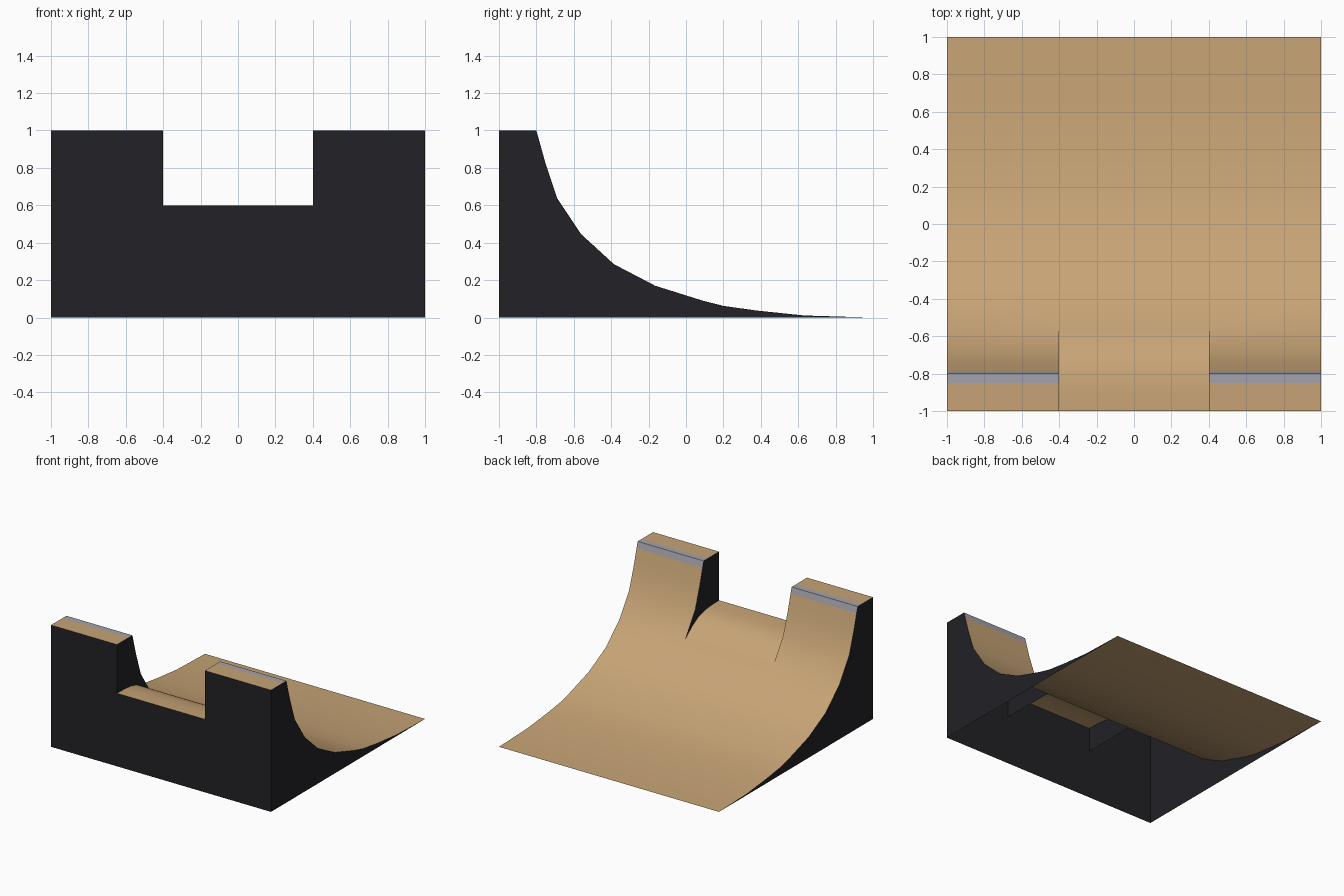
import bpy, bmesh

if "Cube" in bpy.data.objects:
    bpy.data.objects.remove(bpy.data.objects["Cube"])

def material(name, rgb):
    m = bpy.data.materials.new(name)
    m.diffuse_color = (*rgb, 1)
    m.use_nodes = True
    m.node_tree.nodes["Principled BSDF"].inputs["Base Color"].default_value = m.diffuse_color
    return m

wood = material("wood", (0.57, 0.37, 0.18))
dark = material("dark_panel", (0.016, 0.016, 0.020))
steel = material("steel", (0.37, 0.36, 0.40))

# (y, z) profiles of the curved transition and the rounded notch floor
steep = [(-0.786, 0.95), (-0.75, 0.82), (-0.69, 0.64), (-0.56, 0.445)]
gentle = [(-0.56, 0.445), (-0.385, 0.285), (-0.165, 0.17), (0.09, 0.09),
          (0.20, 0.062), (0.38, 0.037), (0.63, 0.011), (0.92, 0.002), (1, 0)]
notch = [(-1, 0.6), (-0.9, 0.598), (-0.82, 0.59), (-0.74, 0.57),
         (-0.65, 0.52), (-0.56, 0.445)]
W, N, LIP = 1.0, 0.4, -0.8      # half width, notch half width, lip position
SIDES = [(-W, -N), (N, W)]

def finish(bm, name, mat, smooth=False):
    bmesh.ops.remove_doubles(bm, verts=bm.verts, dist=1e-4)
    me = bpy.data.meshes.new(name)
    bm.to_mesh(me)
    bm.free()
    me.materials.append(mat)
    for p in me.polygons:
        p.use_smooth = smooth
    ob = bpy.data.objects.new(name, me)
    bpy.context.collection.objects.link(ob)

def strip(bm, profile, x0, x1):
    """Sweep a (y, z) profile from x0 to x1, facing up."""
    rows = [[bm.verts.new((x, y, z)) for x in (x0, x1)] for y, z in profile]
    for a, b in zip(rows, rows[1:]):
        bm.faces.new((a[0], a[1], b[1], b[0]))

def panel(bm, points, flip=False):
    verts = [bm.verts.new(p) for p in points]
    bm.faces.new(verts[::-1] if flip else verts)

# Riding surface with the notch floor blended in
bm = bmesh.new()
for x0, x1 in SIDES:
    strip(bm, steep, x0, x1)
strip(bm, notch, -N, N)
for x0, x1 in SIDES + [(-N, N)]:
    strip(bm, gentle, x0, x1)
finish(bm, "ramp_surface", wood, True)

# Flat decks and the metal coping wrapped over each lip
for name, mat, prof in (("deck", wood, [(-1, 1), (-0.85, 1)]),
                        ("coping", steel, [(-0.85, 1), (LIP, 1), steep[0]])):
    bm = bmesh.new()
    for x0, x1 in SIDES:
        strip(bm, prof, x0, x1)
    finish(bm, name, mat)

# Outer side panels (the underside stays open)
outline = [(-1, 0), (-1, 1), (LIP, 1)] + steep + gentle[1:]
bm = bmesh.new()
for s in (-W, W):
    panel(bm, [(s, y, z) for y, z in outline], s > 0)
finish(bm, "side_panels", dark)

# Notch cheeks, reaching a little below the notch floor
cheek = [(-1, 0.4), (-1, 1), (LIP, 1)] + steep + [(-0.511, 0.4)]
bm = bmesh.new()
for s in (-N, N):
    panel(bm, [(s, y, z) for y, z in cheek], s < 0)
finish(bm, "notch_cheeks", dark)

# Upright front panel with the notch cut out
front = [(-W, 0), (W, 0), (W, 1), (N, 1), (N, 0.6), (-N, 0.6), (-N, 1), (-W, 1)]
bm = bmesh.new()
panel(bm, [(x, -1, z) for x, z in front])
finish(bm, "front_panel", dark)
